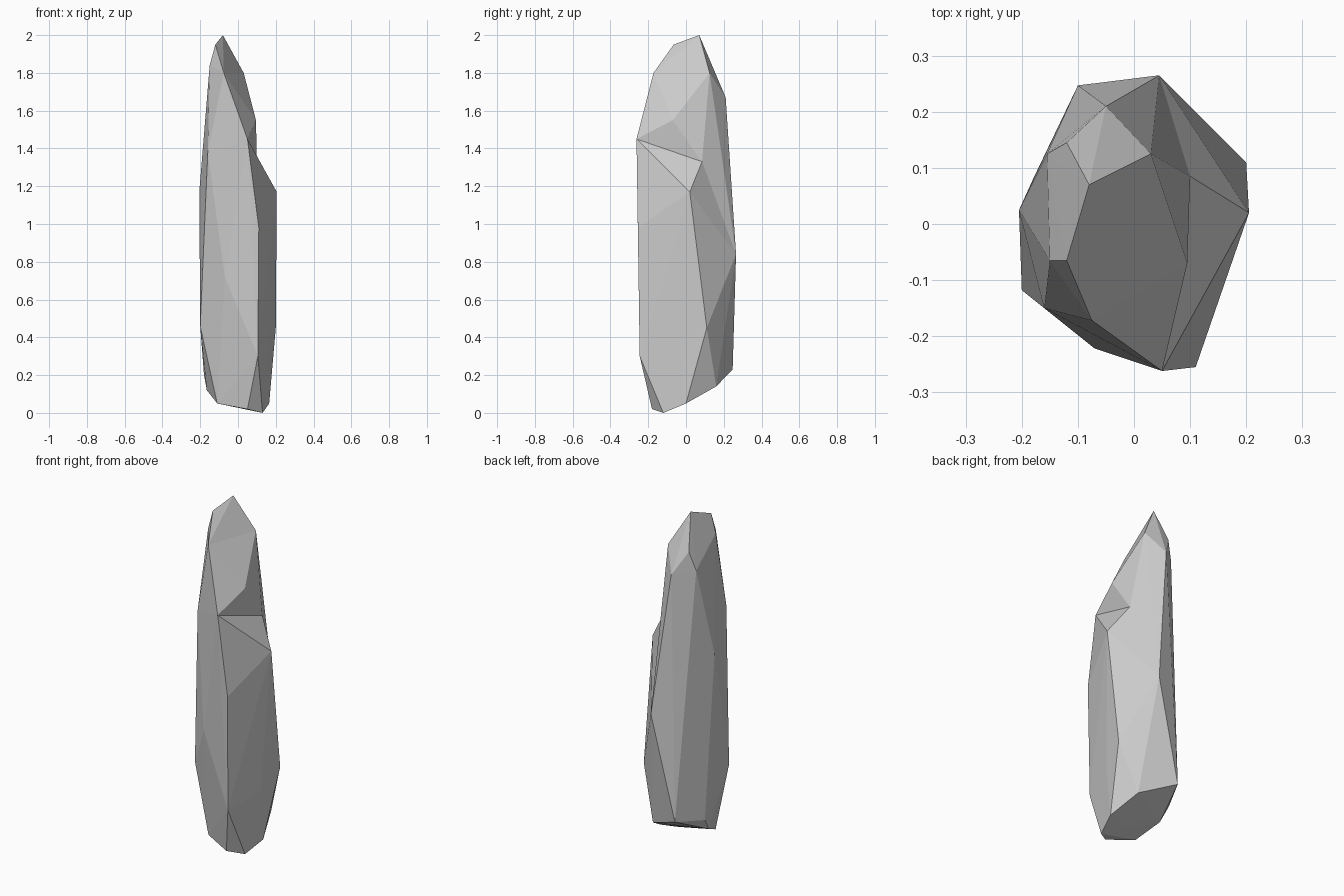
import bpy, bmesh
from mathutils import Vector

if "Cube" in bpy.data.objects:
    bpy.data.objects.remove(bpy.data.objects["Cube"])

# Outer corners of the shard, from base to tip
base = [(0.13, -0.12, 0.0), (0.05, -0.18, 0.02), (-0.11, -0.12, 0.05), (0.165, 0.0, 0.05),
        (-0.165, 0.02, 0.12), (-0.18, 0.08, 0.2), (0.105, 0.16, 0.14), (-0.10, 0.247, 0.23)]
body = [(0.105, -0.245, 0.3), (0.2, 0.11, 0.45), (-0.2, -0.118, 0.46), (-0.07, -0.222, 0.72),
        (0.045, 0.265, 0.84), (0.11, -0.255, 0.98), (-0.205, 0.025, 1.17), (0.205, 0.02, 1.17),
        (-0.16, -0.15, 1.38), (0.05, -0.262, 1.45)]
tip = [(-0.05, 0.21, 1.67), (-0.155, 0.125, 1.69), (-0.075, -0.172, 1.8), (0.03, 0.125, 1.8),
       (-0.12, 0.145, 1.8), (-0.15, -0.065, 1.84), (-0.12, -0.065, 1.95), (-0.08, 0.07, 2.0)]
# Chipped spots that sit slightly inside the hull
chips = [(0.10, 0.085, 1.33), (0.095, -0.07, 1.55), (0.168, -0.03, 0.34)]

# Faceted hull
bm = bmesh.new()
for p in base + body + tip:
    bm.verts.new(p)
bmesh.ops.convex_hull(bm, input=bm.verts[:])
loose = [v for v in bm.verts if not v.link_faces]
if loose:
    bmesh.ops.delete(bm, geom=loose, context='VERTS')


def edge_distance(edge, p):
    a, b = (v.co for v in edge.verts)
    t = max(0, min(1, (p - a).dot(b - a) / (b - a).length_squared))
    return (a + (b - a) * t - p).length


def chip(p):
    """Replace the two faces beside the nearest edge by a fan around point p."""
    p = Vector(p)
    edges = [e for e in bm.edges if len(e.link_faces) == 2]
    edge = min(edges, key=lambda e: edge_distance(e, p))
    rim = [tuple(e.verts) for f in edge.link_faces for e in f.edges if e != edge]
    bmesh.ops.delete(bm, geom=[edge], context='EDGES')
    centre = bm.verts.new(p)
    for a, b in rim:
        bm.faces.new((a, b, centre))


for p in chips:
    chip(p)
bmesh.ops.recalc_face_normals(bm, faces=bm.faces[:])

mesh = bpy.data.meshes.new("rock_shard")
bm.to_mesh(mesh)
bm.free()
rock = bpy.data.objects.new("rock_shard", mesh)
bpy.context.collection.objects.link(rock)
